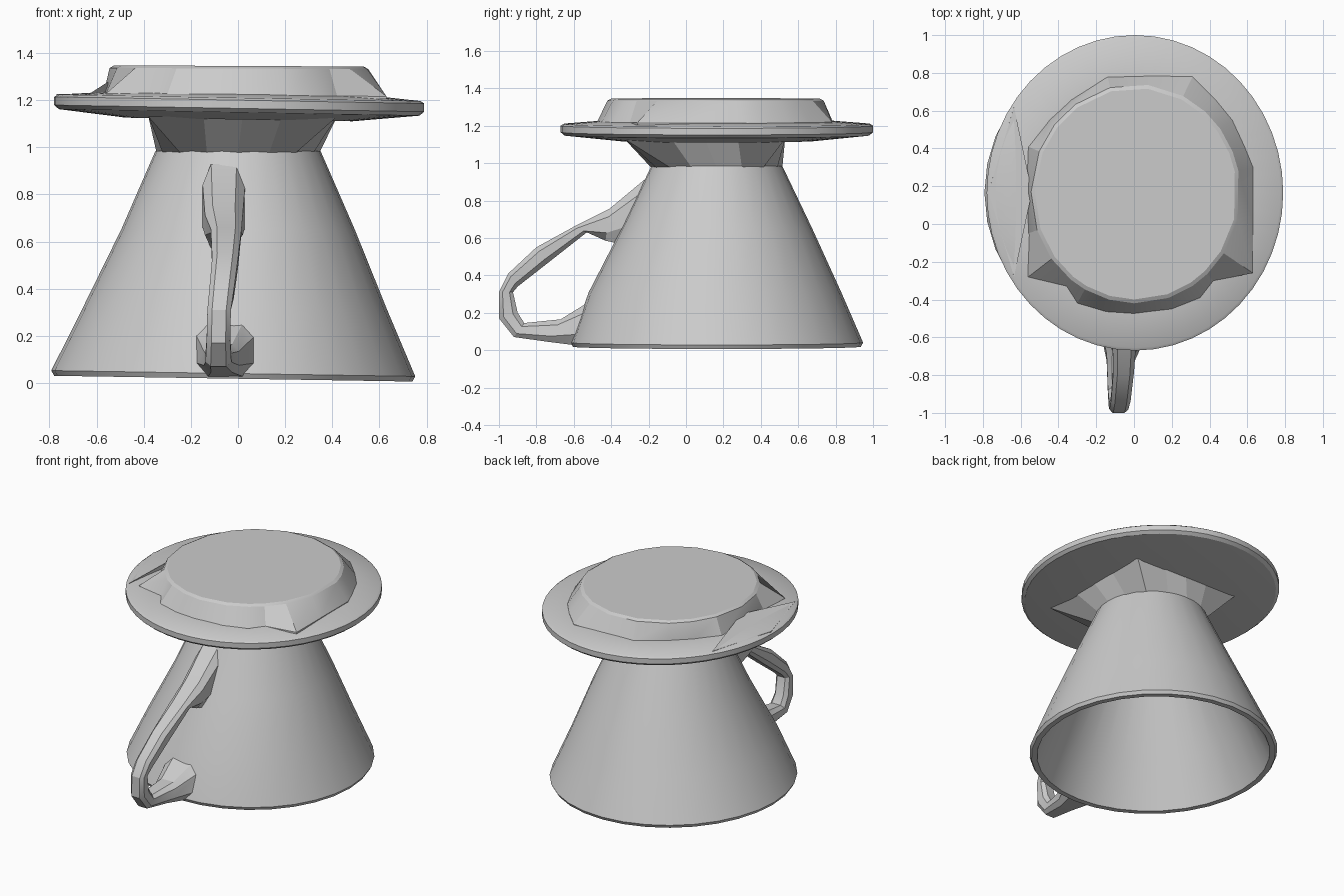
import bpy, bmesh, math
from mathutils import Vector

if "Cube" in bpy.data.objects:
    bpy.data.objects.remove(bpy.data.objects["Cube"])


def loft(name, rings, smooth=30):
    """Skin a list of equal-length point rings and cap both ends."""
    bm = bmesh.new()
    loops = [[bm.verts.new(p) for p in ring] for ring in rings]
    n = len(loops[0])
    for a, b in zip(loops, loops[1:]):
        for i in range(n):
            j = (i + 1) % n
            bm.faces.new((a[i], a[j], b[j], b[i]))
    bm.faces.new(loops[0])
    bm.faces.new(loops[-1])
    bmesh.ops.recalc_face_normals(bm, faces=bm.faces)
    me = bpy.data.meshes.new(name)
    bm.to_mesh(me)
    bm.free()
    ob = bpy.data.objects.new(name, me)
    bpy.context.collection.objects.link(ob)
    if smooth:
        bpy.ops.object.select_all(action='DESELECT')
        ob.select_set(True)
        bpy.context.view_layer.objects.active = ob
        bpy.ops.object.shade_smooth_by_angle(angle=math.radians(smooth))
    return ob


def ellipse(cx, cy, rx, ry, z, tilt=0.0, n=32):
    pts = []
    for i in range(n):
        a = 2 * math.pi * i / n
        x = cx + rx * math.cos(a)
        pts.append((x, cy + ry * math.sin(a), z + tilt * x))
    return pts


# Hollow conical body: inside surface, bottom lip, outside surface
loft("body", [
    ellipse(0, .165, .30, .30, .94),
    ellipse(-.01, .165, .60, .60, .31),
    ellipse(-.02, .165, .725, .735, .018, -.016),
    ellipse(-.02, .165, .76, .77, .018, -.016),
    ellipse(-.02, .165, .772, .782, .04, -.016),
    ellipse(-.015, .155, .648, .675, .31),
    ellipse(0, .165, .496, .51, .65),
    ellipse(0, .165, .35, .35, .985),
])

# Faceted neck: round at the bottom, square under the brim
def neck_top(z, n=16):
    pts = []
    for i in range(n):
        a = 2 * math.pi * i / n
        c, s = math.cos(a), math.sin(a)
        k = 1 / max(abs(c), abs(s))
        pts.append((.02 + .40 * c * k, .10 + .43 * s * k, z))
    return pts


loft("neck", [ellipse(0, .165, .345, .35, .975, n=16), neck_top(1.13)], 0)

# Wide, slightly tilted brim
loft("brim", [
    ellipse(.005, .165, .48, .52, 1.118, -.016, 48),
    ellipse(.005, .165, .765, .815, 1.148, -.018, 48),
    ellipse(.005, .165, .785, .835, 1.165, -.018, 48),
    ellipse(.005, .165, .785, .835, 1.20, -.018, 48),
    ellipse(.005, .165, .77, .82, 1.21, -.018, 48),
    ellipse(.005, .165, .55, .60, 1.228, -.014, 48),
])

# Raised lid plateau with irregular flared foot and round top
foot = [(.63, .0), (.63, .3), (.585, .41), (.52, .55), (.43, .66), (.31, .78),
        (.08, .785), (-.14, .78), (-.33, .66), (-.45, .55), (-.56, .41),
        (-.57, .17), (-.56, -.05), (-.56, -.28), (-.36, -.33), (-.3, -.42),
        (-.15, -.465), (.0, -.475), (.2, -.45), (.35, -.39), (.42, -.30),
        (.63, -.26)]


def lid_ring(k, z):
    ring = []
    for x, y in foot:
        d = Vector(((x - .01) / .555, (y - .16) / .58)).normalized() * k
        ring.append((.01 + .555 * d.x, .16 + .58 * d.y, z - .004 * x))
    return ring


loft("lid", [[(x, y, 1.205) for x, y in foot],
             [(x, y, 1.222 - .01 * x) for x, y in foot],
             lid_ring(1.0, 1.334), lid_ring(.965, 1.345)], 20)

# Low ramp at the left side of the brim
low = [(-.64, .62, 1.20), (-.77, .17, 1.205), (-.64, -.28, 1.20), (-.54, .17, 1.20)]
high = [(-.635, .62, 1.224), (-.77, .17, 1.226), (-.635, -.28, 1.224), (-.54, .17, 1.285)]
loft("brim_ramp", [low, high], 0)

# Front handle: outer (y, z), inner (y, z), centre x, half width
sections = [
    ((-.20, .93), (-.36, .57), -.06, .09),
    ((-.41, .755), (-.43, .585), -.06, .08),
    ((-.60, .66), (-.53, .63), -.05, .065),
    ((-.80, .55), (-.74, .465), -.055, .055),
    ((-.95, .41), (-.90, .34), -.07, .052),
    ((-1.0, .31), (-.925, .31), -.08, .05),
    ((-1.0, .17), (-.90, .20), -.083, .05),
    ((-.92, .07), (-.865, .145), -.083, .055),
    ((-.74, .045), (-.67, .165), -.07, .075),
    ((-.58, .025), (-.50, .27), -.05, .13),
]


def handle_ring(outer, inner, cx, hw):
    o, i = Vector(outer), Vector(inner)
    shape = [(-.6, 0), (.6, 0), (1, .25), (1, .75), (.6, 1), (-.6, 1), (-1, .75), (-1, .25)]
    ring = []
    for u, t in shape:
        p = o.lerp(i, t)
        ring.append((cx + u * hw, p.x, p.y))
    return ring


loft("handle", [handle_ring(*s) for s in sections], 25)
